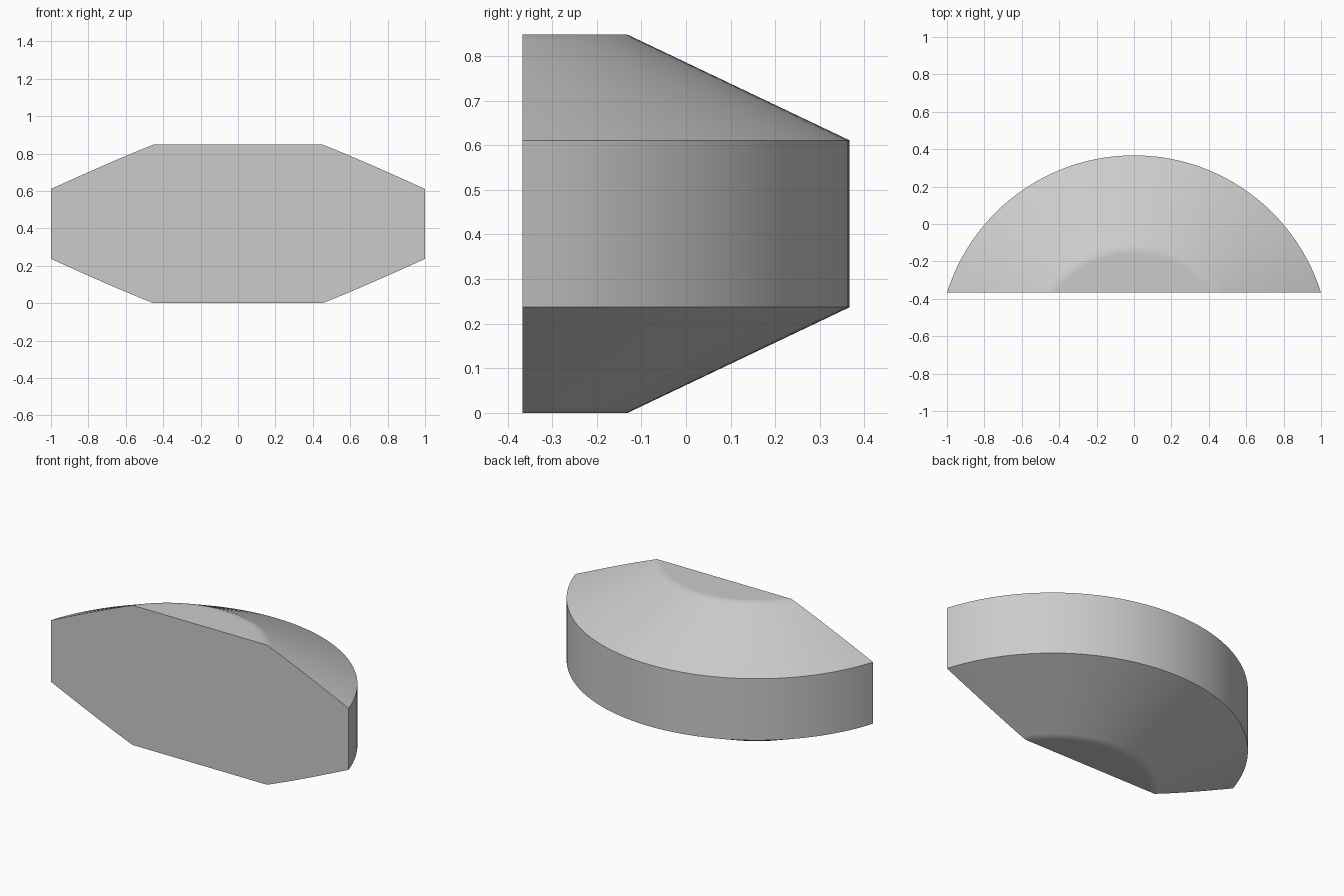
import bpy, bmesh, math
from mathutils import Vector

cube = bpy.data.objects.get("Cube")
if cube:
    bpy.data.objects.remove(cube, do_unlink=True)

grey = bpy.data.materials.new("light_grey")
grey.use_nodes = True
grey.diffuse_color = (0.6, 0.6, 0.6, 1)
grey.node_tree.nodes["Principled BSDF"].inputs["Base Color"].default_value = (0.6, 0.6, 0.6, 1)

HEIGHT, RIM_LOW, RIM_HIGH = 0.848, 0.237, 0.611
RADIUS, CAP_RADIUS, FRONT, BACK = 1.048, 0.55, -0.367, 0.367
AXIS_Y = BACK - RADIUS
SEGMENTS, SOFT = 128, 0.025

# Half profile of the disc: narrow rings keep the cap edge softly shaded
slope = RIM_LOW / (RADIUS - CAP_RADIUS)
lower = [(CAP_RADIUS - SOFT, 0), (CAP_RADIUS, 0),
         (CAP_RADIUS + SOFT, SOFT * slope), (RADIUS, RIM_LOW)]
profile = lower + [(r, HEIGHT - z) for r, z in reversed(lower)]

# Spin the profile into a full disc with bevelled rims and flat caps
bm = bmesh.new()
rings = []
for r, z in profile:
    rings.append([bm.verts.new((r * math.sin(a), AXIS_Y + r * math.cos(a), z))
                  for a in (2 * math.pi * i / SEGMENTS for i in range(SEGMENTS))])
for low, high in zip(rings, rings[1:]):
    for i in range(SEGMENTS):
        j = (i + 1) % SEGMENTS
        bm.faces.new((low[i], low[j], high[j], high[i]))
bm.faces.new(rings[0])
bm.faces.new(rings[-1])

# Slice off the front with a vertical plane and close the flat face
cut = bmesh.ops.bisect_plane(bm, geom=bm.verts[:] + bm.edges[:] + bm.faces[:],
                             plane_co=Vector((0, FRONT, 0)), plane_no=Vector((0, -1, 0)),
                             clear_outer=True)
edges = [e for e in bm.edges if e.is_boundary]
bmesh.ops.contextual_create(bm, geom=edges)
bmesh.ops.recalc_face_normals(bm, faces=bm.faces[:])

mesh = bpy.data.meshes.new("disc_segment")
bm.to_mesh(mesh)
bm.free()
body = bpy.data.objects.new("disc_segment", mesh)
bpy.context.collection.objects.link(body)
mesh.materials.append(grey)

# Smooth curved sides with crisp rims
bpy.ops.object.select_all(action='DESELECT')
body.select_set(True)
bpy.context.view_layer.objects.active = body
bpy.ops.object.shade_smooth_by_angle(angle=math.radians(30))
